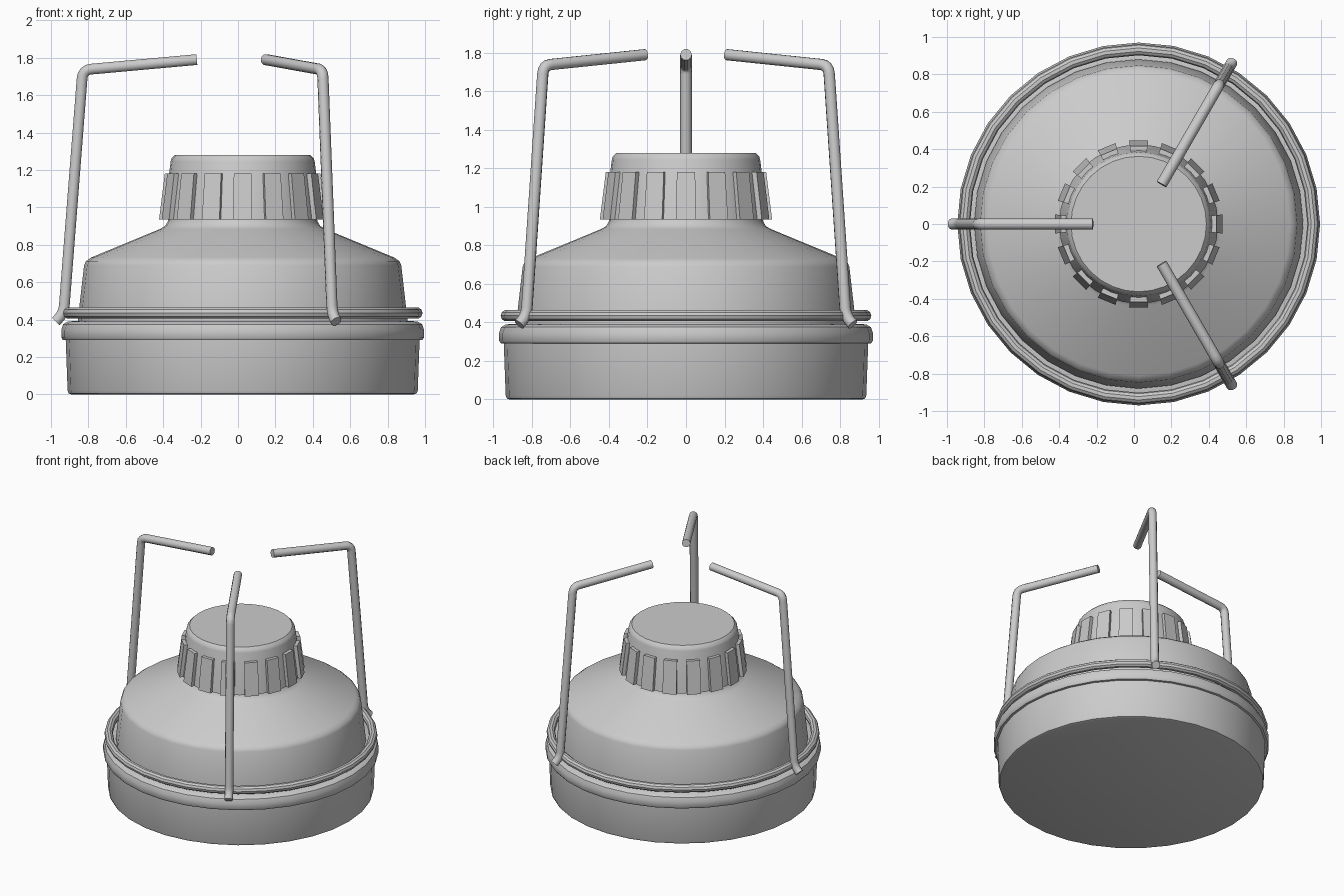
import bpy, bmesh, math
from mathutils import Vector

if "Cube" in bpy.data.objects:
    bpy.data.objects.remove(bpy.data.objects["Cube"])

CX = 0.025  # axis of the round parts
SIDES = 32


def finish(bm, name, angle=35):
    bmesh.ops.recalc_face_normals(bm, faces=bm.faces)
    me = bpy.data.meshes.new(name)
    bm.to_mesh(me)
    bm.free()
    ob = bpy.data.objects.new(name, me)
    bpy.context.collection.objects.link(ob)
    bpy.ops.object.select_all(action='DESELECT')
    ob.select_set(True)
    bpy.context.view_layer.objects.active = ob
    bpy.ops.object.shade_smooth_by_angle(angle=math.radians(angle))
    return ob


def skin(bm, rings, closed=False, caps=True):
    n = len(rings)
    for i in range(n if closed else n - 1):
        a, b = rings[i], rings[(i + 1) % n]
        for k in range(len(a)):
            j = (k + 1) % len(a)
            bm.faces.new((a[k], a[j], b[j], b[k]))
    if caps and not closed:
        bm.faces.new(rings[0][::-1])
        bm.faces.new(rings[-1])


def lathe(name, profile, closed=False, sides=SIDES):
    bm = bmesh.new()
    rings = [[bm.verts.new((CX + r * math.cos(2 * math.pi * k / sides),
                            r * math.sin(2 * math.pi * k / sides), z))
              for k in range(sides)] for r, z in profile]
    skin(bm, rings, closed)
    return finish(bm, name)


# round tank: base, rolled rim, shoulder and neck
lathe("tank", [(0.915, 0), (0.93, 0.005), (0.936, 0.02), (0.946, 0.29),
               (0.962, 0.292), (0.97, 0.305), (0.97, 0.345), (0.96, 0.375),
               (0.935, 0.39), (0.88, 0.393), (0.88, 0.41), (0.848, 0.69),
               (0.838, 0.712), (0.81, 0.732), (0.44, 0.885), (0.415, 0.9),
               (0.4, 0.925), (0.395, 0.95)])

# wire ring that carries the supports
lathe("wire_ring", [(0.932 + 0.03 * math.cos(a * math.pi / 5),
                     0.435 + 0.03 * math.sin(a * math.pi / 5)) for a in range(10)], True)

# screw cap
lathe("cap", [(0.425, 0.935), (0.385, 1.245), (0.38, 1.262), (0.362, 1.28)])

# grip ribs around the cap
RIBS = 16
bm = bmesh.new()
for i in range(RIBS):
    a0 = 2 * math.pi * i / RIBS
    rings = []
    for z, r_in, r_out in ((0.935, 0.39, 0.45), (1.182, 0.37, 0.419)):
        ring = []
        for r, d in ((r_in, -6.5), (r_out, -6.5), (r_out, 6.5), (r_in, 6.5)):
            a = a0 + math.radians(d)
            ring.append(bm.verts.new((CX + r * math.cos(a), r * math.sin(a), z)))
        rings.append(ring)
    skin(bm, rings)
finish(bm, "cap_ribs")


def rounded(points, radius, steps=4):
    out = [points[0]]
    for p, c, q in zip(points, points[1:], points[2:]):
        s = c + (p - c).normalized() * radius
        e = c + (q - c).normalized() * radius
        for k in range(steps + 1):
            t = k / steps
            out.append(s * (1 - t) ** 2 + c * 2 * t * (1 - t) + e * t * t)
    return out + [points[-1]]


def support(name, angle, radius=0.03, sides=10):
    out = Vector((math.cos(angle), math.sin(angle), 0))
    side = Vector((-out.y, out.x, 0))
    corners = [Vector((CX, 0, 0)) + out * r + Vector((0, 0, z)) for r, z in
               ((1.0, 0.39), (0.957, 0.432), (0.855, 1.735), (0.245, 1.79))]
    path = rounded(corners[:2] + corners[2:], 0.045)
    bm = bmesh.new()
    rings = []
    for i, p in enumerate(path):
        t = (path[min(i + 1, len(path) - 1)] - path[max(i - 1, 0)]).normalized()
        up = t.cross(side)
        rings.append([bm.verts.new(p + radius * (side * math.cos(2 * math.pi * k / sides)
                                                 + up * math.sin(2 * math.pi * k / sides)))
                      for k in range(sides)])
    skin(bm, rings)
    return finish(bm, name, 45)


# three bent wire pot supports
for i, deg in enumerate((60, 180, 300)):
    support(f"pot_support_{i + 1}", math.radians(deg))
